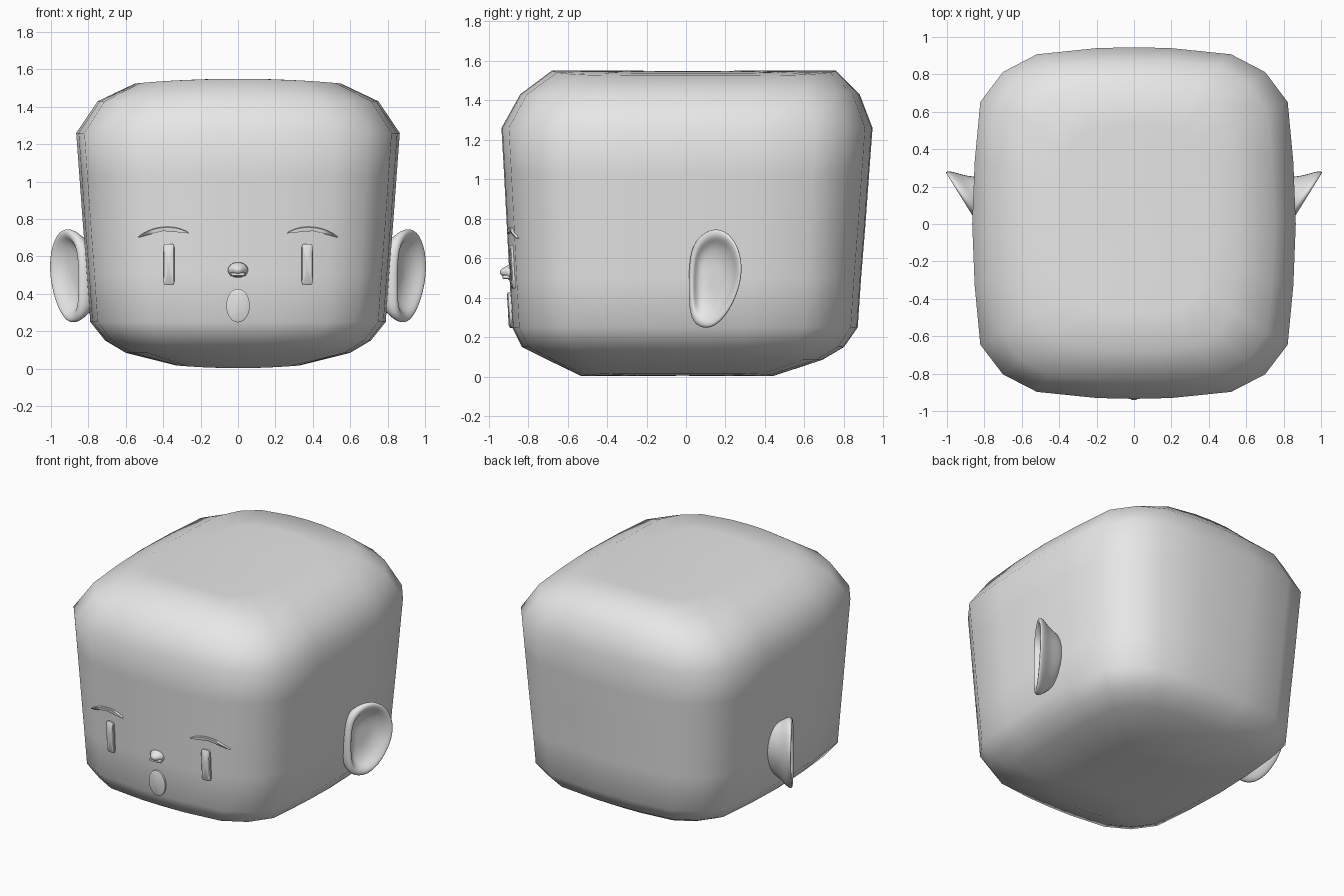
import bpy, bmesh, math
from mathutils import Vector
from mathutils.bvhtree import BVHTree

if "Cube" in bpy.data.objects:
    bpy.data.objects.remove(bpy.data.objects["Cube"])

grey = bpy.data.materials.new("plain grey")
grey.diffuse_color = (0.8, 0.8, 0.8, 1)
grey.use_nodes = True
grey.node_tree.nodes["Principled BSDF"].inputs["Base Color"].default_value = grey.diffuse_color


def loft(name, loops, angle=180, levels=0):
    """Skin closed loops of equal length, capping both ends."""
    bm = bmesh.new()
    rows = [[bm.verts.new(p) for p in loop] for loop in loops]
    n = len(rows[0])
    for a, b in zip(rows, rows[1:]):
        for i in range(n):
            j = (i + 1) % n
            bm.faces.new((a[i], a[j], b[j], b[i]))
    for row in (rows[0], rows[-1]):
        mid = bm.verts.new(sum((v.co for v in row), Vector()) / n)
        for i in range(n):
            bm.faces.new((row[i], row[(i + 1) % n], mid))
    bmesh.ops.recalc_face_normals(bm, faces=bm.faces)
    me = bpy.data.meshes.new(name)
    bm.to_mesh(me)
    bm.free()
    me.materials.append(grey)
    ob = bpy.data.objects.new(name, me)
    bpy.context.collection.objects.link(ob)
    bpy.ops.object.select_all(action='DESELECT')
    bpy.context.view_layer.objects.active = ob
    ob.select_set(True)
    bpy.ops.object.shade_smooth_by_angle(angle=math.radians(angle))
    if levels:
        ob.modifiers.new("Smooth", 'SUBSURF').levels = levels
        ob.modifiers["Smooth"].render_levels = levels
    return ob


# Head: one rounded plan outline, resized at each height
quarter = [(0, 1), (.23, .995), (.60, .96), (.81, .86), (.95, .69), (.985, .35)]
plan = (quarter + [(1, 0)] + [(x, -y) for x, y in quarter[:0:-1]]
        + [(-x, -y) for x, y in quarter] + [(-1, 0)]
        + [(-x, y) for x, y in quarter[:0:-1]])


def ring(hx, front, back, height):
    pts = []
    for px, py in plan:
        x, y = px * hx, py * (back if py > 0 else -front)
        pts.append((x, y, height(x)))
    return pts


def top(x):
    return 1.55 - 0.083 * x * x


def bottom(x):
    return 0.003 + 0.13 * x * x


loops = [ring(.55 * s, -.68 * s, .76 * s, top) for s in (.35, .7, 1)]
for hx, f, b, z in [(.75, -.84, .88, 1.43), (.865, -.935, .945, 1.26),
                    (.848, -.922, .928, 1.03), (.829, -.908, .909, .77),
                    (.808, -.894, .887, .5), (.79, -.88, .87, .25),
                    (.71, -.83, .80, .15), (.60, -.70, .69, .085)]:
    loops.append(ring(hx, f, b, lambda x, z=z: z))
loops += [ring(.33 * s, -.53 * s, .44 * s, bottom) for s in (1, .5)]
head = loft("head", loops)
tree = BVHTree.FromPolygons([v.co for v in head.data.vertices],
                            [p.vertices[:] for p in head.data.polygons])


# Face details: raised plates that follow the front of the head
def on_face(x, z, lift):
    hit = tree.ray_cast(Vector((x, -2, z)), Vector((0, 1, 0)))[0]
    return (x, hit.y - lift, z)


def plate(name, outer, inner, lift):
    loft(name, [[on_face(x, z, -.01) for x, z in outer],
                [on_face(x, z, lift * .7) for x, z in outer],
                [on_face(x, z, lift) for x, z in inner]], 40)


def oval(cx, cz, rx, rz, power=1.0, n=24):
    pts = []
    for i in range(n):
        c, s = math.cos(math.tau * i / n), math.sin(math.tau * i / n)
        pts.append((cx + rx * math.copysign(abs(c) ** power, c),
                    cz + rz * math.copysign(abs(s) ** power, s)))
    return pts


def brow(side, half):
    steps = [i / 8 - 1 for i in range(17)]

    def arc(t, off):
        return (side * (.40 + .135 * t), .749 - .035 * t * t - .012 * t + off * (1 - t ** 4 * .7))
    return [arc(t, half) for t in steps] + [arc(t, -half) for t in steps[::-1]]


plate("mouth", oval(0, .337, .063, .09), oval(0, .337, .05, .076), .018)
plate("nostril_bar", oval(0, .505, .042, .011, .4), oval(0, .505, .036, .007, .4), .035)
for side, label in ((1, "left"), (-1, "right")):
    x = side * .37
    plate(label + "_eye", oval(x, .557, .031, .11, .3), oval(x, .557, .026, .104, .3), .016)
    plate(label + "_eyebrow", brow(side, .009), brow(side, .005), .014)

# Nose: small soft wedge blended into the face
nose = []
for s, lift in ((1.0, -.006), (.72, .012), (.45, .034), (.2, .046)):
    nose.append([on_face(x, z, lift) for x, z in oval(0, .528, .06 * s, .045 * s)])
loft("nose", nose)

# Ears: leaning outline lofted from the head to the rim and into the bowl
outline = [(.03, .27), (.015, .38), (.015, .52), (.025, .65), (.08, .725), (.16, .755),
           (.24, .71), (.287, .59), (.275, .46), (.225, .345), (.17, .275), (.11, .24)]


def ear_loop(side, scale, depth, flat=None):
    pts = []
    for y, z in outline:
        y, z = .15 + (y - .15) * scale, .5 + (z - .5) * scale
        x = .845 + (y - .03) * .62 - depth
        pts.append((side * (flat or max(x, .77)), y, z))
    return pts


for side, label in ((1, "left"), (-1, "right")):
    loft(label + "_ear", [ear_loop(side, .72, 0, .76), ear_loop(side, .82, .085),
                          ear_loop(side, .96, .045), ear_loop(side, 1.03, .01),
                          ear_loop(side, .98, -.012), ear_loop(side, .84, -.008),
                          ear_loop(side, .70, .035), ear_loop(side, .4, .06)], 180, 2)
